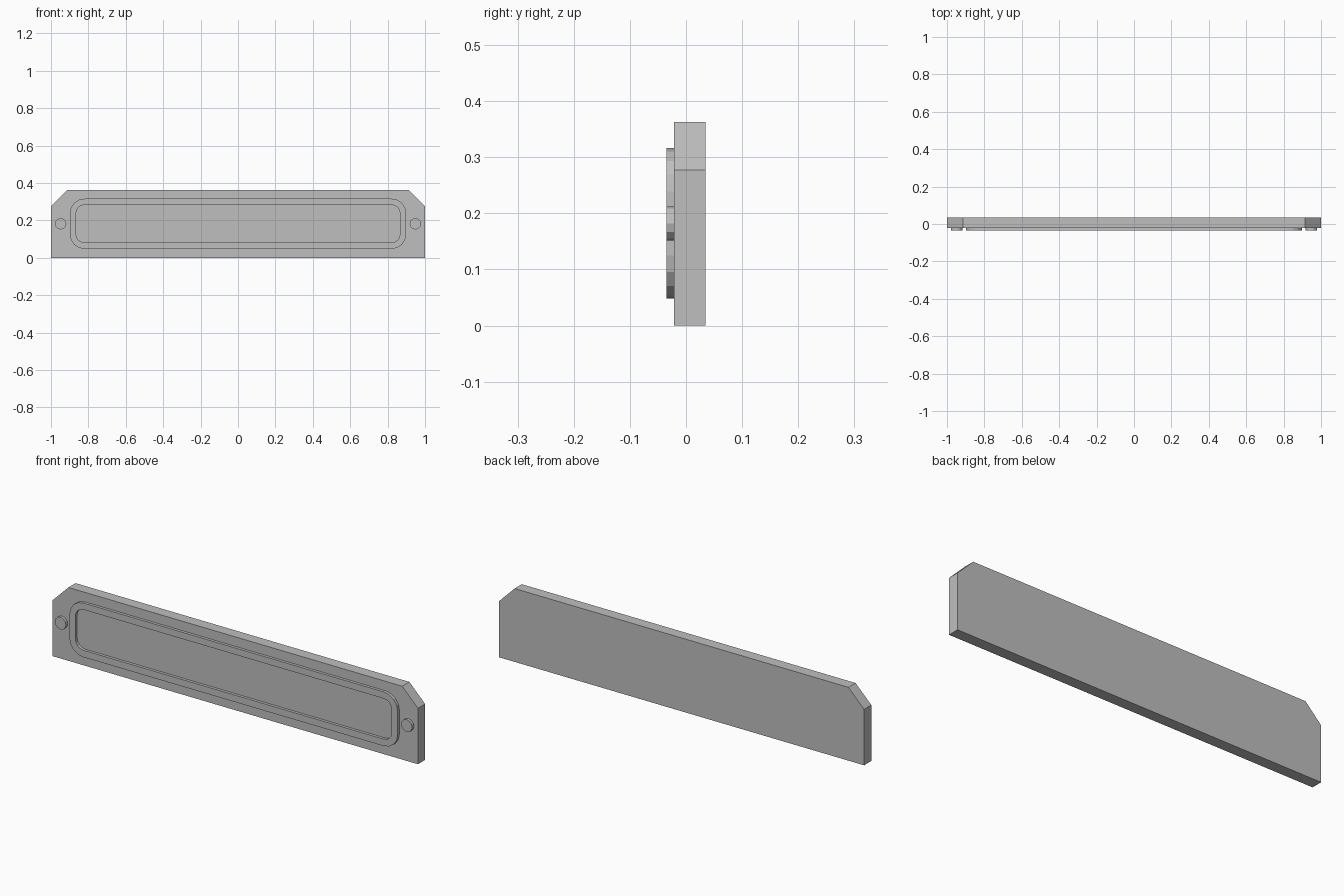
import bpy, bmesh, math

if "Cube" in bpy.data.objects:
    bpy.data.objects.remove(bpy.data.objects["Cube"])

grey = bpy.data.materials.new("plain_grey")
grey.diffuse_color = (0.52, 0.52, 0.52, 1)
grey.use_nodes = True
grey.node_tree.nodes["Principled BSDF"].inputs["Base Color"].default_value = grey.diffuse_color


def rounded_rect(hx, z0, z1, r, seg=4):
    """Outline of a rounded rectangle, anticlockwise in x/z."""
    pts = []
    corners = [(hx - r, z1 - r), (-hx + r, z1 - r), (-hx + r, z0 + r), (hx - r, z0 + r)]
    for k, (cx, cz) in enumerate(corners):
        for i in range(seg + 1):
            a = math.pi / 2 * (k + i / seg)
            pts.append((cx + r * math.cos(a), cz + r * math.sin(a)))
    return pts


def finish(name, bm):
    bmesh.ops.recalc_face_normals(bm, faces=bm.faces)
    me = bpy.data.meshes.new(name)
    bm.to_mesh(me)
    bm.free()
    me.materials.append(grey)
    ob = bpy.data.objects.new(name, me)
    bpy.context.collection.objects.link(ob)
    return ob


def prism(name, pts, y0, y1):
    """Extrude an x/z outline from y0 to y1."""
    bm = bmesh.new()
    a = [bm.verts.new((x, y0, z)) for x, z in pts]
    b = [bm.verts.new((x, y1, z)) for x, z in pts]
    bm.faces.new(a)
    bm.faces.new(b[::-1])
    n = len(pts)
    for i in range(n):
        j = (i + 1) % n
        bm.faces.new((a[i], b[i], b[j], a[j]))
    return finish(name, bm)


def ring(name, outer, inner, y0, y1):
    """Extruded band between two outlines with equal point counts."""
    bm = bmesh.new()
    loops = [[bm.verts.new((x, y, z)) for x, z in pts]
             for pts, y in ((outer, y0), (inner, y0), (inner, y1), (outer, y1))]
    n = len(outer)
    for k in range(4):
        p, q = loops[k], loops[(k + 1) % 4]
        for i in range(n):
            j = (i + 1) % n
            bm.faces.new((p[i], p[j], q[j], q[i]))
    return finish(name, bm)


FRONT, FACE, BACK = -0.035, -0.021, 0.035

# Back plate with clipped top corners
prism("back_plate", [(-1, 0), (1, 0), (1, 0.277), (0.914, 0.363),
                     (-0.914, 0.363), (-1, 0.277)], FACE, BACK)

# Raised rounded border
ring("raised_border", rounded_rect(0.899, 0.048, 0.316, 0.077),
     rounded_rect(0.866, 0.082, 0.283, 0.044), FRONT, FACE)

# Round studs at both ends
for side, sx in (("left", -1), ("right", 1)):
    prism(side + "_stud",
          [(sx * 0.948 + 0.0305 * math.cos(math.tau * i / 12),
            0.182 + 0.0305 * math.sin(math.tau * i / 12)) for i in range(12)],
          FRONT, FACE)
